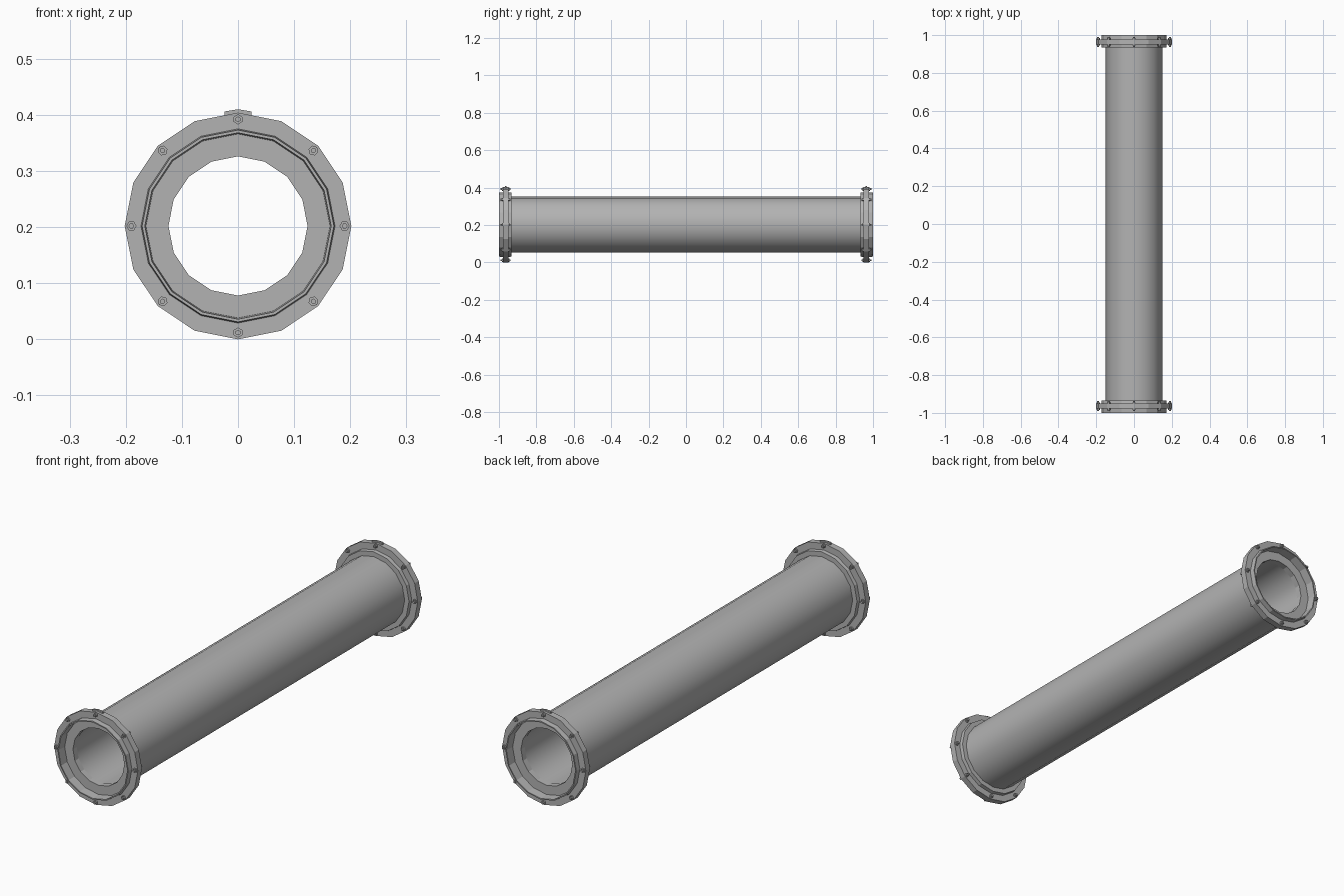
import bpy, bmesh
from math import sin, cos, pi
from mathutils import Matrix

if "Cube" in bpy.data.objects:
    bpy.data.objects.remove(bpy.data.objects["Cube"])

CZ = 0.202      # height of the pipe axis
SIDES = 16

# dark grey metal
METAL = bpy.data.materials.new("dark_grey_metal")
METAL.diffuse_color = (0.45, 0.45, 0.45, 1)
METAL.use_nodes = True
METAL.node_tree.nodes["Principled BSDF"].inputs["Base Color"].default_value = METAL.diffuse_color


def lathe(name, profile, smooth=False):
    """Revolve a closed (radius, y) profile around the pipe axis."""
    bm = bmesh.new()
    rings = []
    for i in range(SIDES):
        a = 2 * pi * i / SIDES
        rings.append([bm.verts.new((r * sin(a), y, CZ + r * cos(a))) for r, y in profile])
    n = len(profile)
    for i in range(SIDES):
        p, q = rings[i], rings[(i + 1) % SIDES]
        for j in range(n):
            k = (j + 1) % n
            bm.faces.new((p[j], p[k], q[k], q[j]))
    return finish(name, bm, smooth)


def finish(name, bm, smooth):
    bmesh.ops.recalc_face_normals(bm, faces=bm.faces)
    mesh = bpy.data.meshes.new(name)
    bm.to_mesh(mesh)
    bm.free()
    mesh.materials.append(METAL)
    ob = bpy.data.objects.new(name, mesh)
    bpy.context.collection.objects.link(ob)
    if smooth:
        bpy.ops.object.select_all(action='DESELECT')
        ob.select_set(True)
        bpy.context.view_layer.objects.active = ob
        bpy.ops.object.shade_smooth_by_angle(angle=pi / 6)
    return ob


def bolts(name, s):
    """Eight axial bolts with low heads, set through the flange."""
    bm = bmesh.new()
    for i in range(8):
        a = 2 * pi * i / 8
        for radius, d, length in ((0.005, 0.036, 0.054), (0.009, 0.019, 0.006), (0.009, 0.053, 0.006)):
            m = (Matrix.Translation((0.19 * sin(a), s * (1 - d), CZ + 0.19 * cos(a)))
                 @ Matrix.Rotation(a, 4, 'Y') @ Matrix.Rotation(pi / 2, 4, 'X'))
            bmesh.ops.create_cone(bm, cap_ends=True, segments=6, radius1=radius,
                                  radius2=radius, depth=length, matrix=m)
    finish(name, bm, False)


def seam_tag(name, s):
    """Small raised peak plate on top of the flange."""
    bm = bmesh.new()
    outline = [(-0.024, 0.396), (0.024, 0.396), (0.024, 0.406), (0, 0.410), (-0.024, 0.406)]
    face = bm.faces.new([bm.verts.new((x, s * 0.963 - 0.004, z)) for x, z in outline])
    ext = bmesh.ops.extrude_face_region(bm, geom=[face])
    moved = [v for v in ext['geom'] if isinstance(v, bmesh.types.BMVert)]
    bmesh.ops.translate(bm, verts=moved, vec=(0, 0.008, 0))
    finish(name, bm, False)


# main tube with inner wall
lathe("pipe", [(0.15, -0.945), (0.15, 0.945), (0.126, 0.945), (0.126, -0.945)], True)

# end flange: recessed seat, collar and wide flat rim, as (radius, distance from end)
FLANGE = [(0.124, 0.04), (0.164, 0.04), (0.166, 0), (0.171, 0), (0.173, 0.022),
          (0.202, 0.022), (0.202, 0.05),
          (0.173, 0.05), (0.171, 0.066), (0.149, 0.066), (0.124, 0.066)]
for label, s in (("front", -1), ("back", 1)):
    lathe(label + "_flange", [(r, s * (1 - d)) for r, d in FLANGE])
    bolts(label + "_bolts", s)
    seam_tag(label + "_seam_tag", s)
